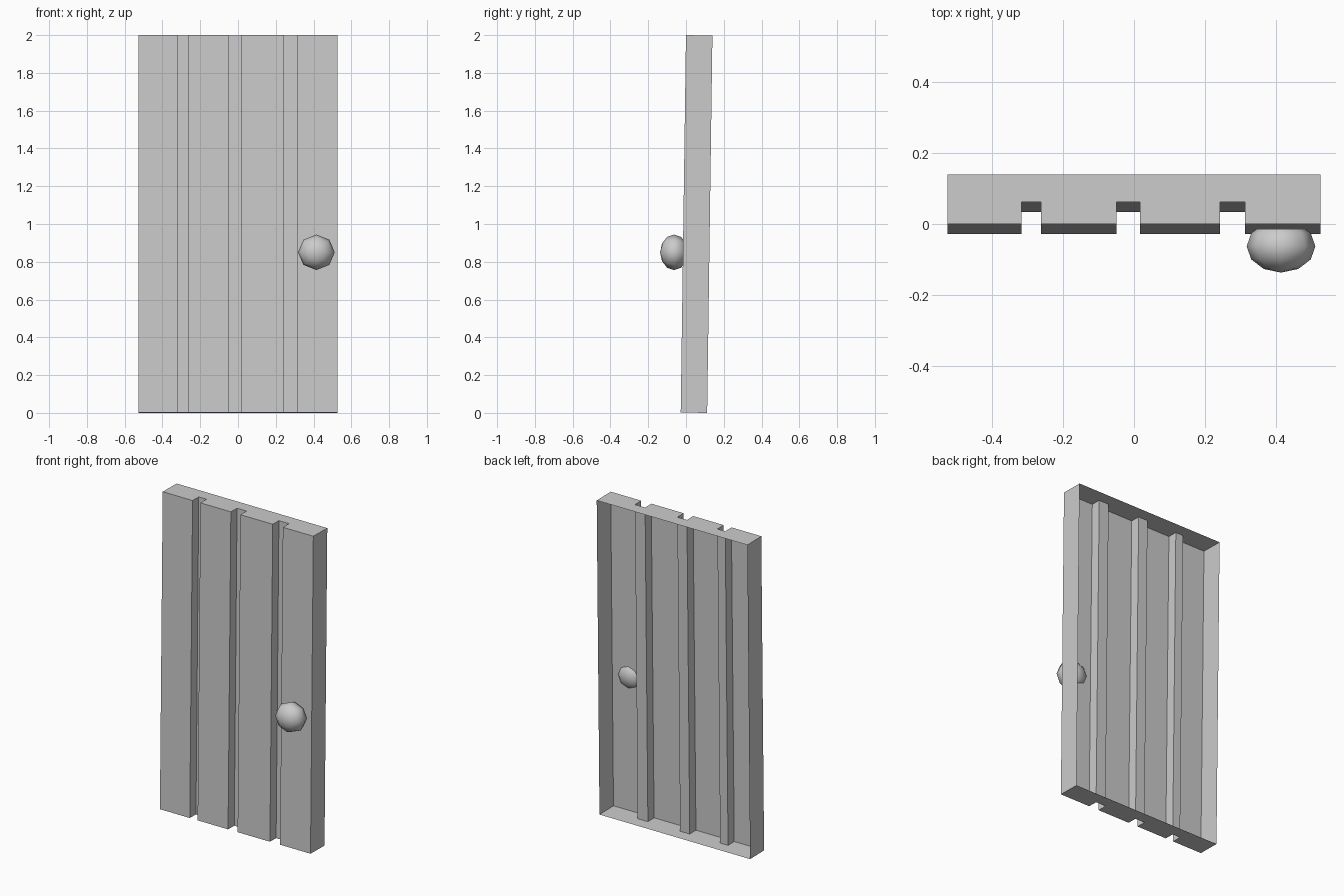
import bpy, bmesh, math
from mathutils import Matrix

if "Cube" in bpy.data.objects:
    bpy.data.objects.remove(bpy.data.objects["Cube"])

TILT = Matrix.Rotation(-math.radians(0.8), 4, 'X')
W, H, D, G = 0.527, 1.998, 0.14, 0.062   # half width, height, depth, groove depth
Y0, Z0 = -0.028, 0.002


def add_object(name, bm):
    mesh = bpy.data.meshes.new(name)
    bm.to_mesh(mesh)
    bm.free()
    obj = bpy.data.objects.new(name, mesh)
    bpy.context.collection.objects.link(obj)
    return obj


# Door panel: grooved sheet with sides, open at the back
profile = [(-W, D), (-W, 0)]
for a, b in ((-0.318, -0.263), (-0.05, 0.017), (0.243, 0.314)):
    profile += [(a, 0), (a, G), (b, G), (b, 0)]
profile += [(W, 0), (W, D)]

bm = bmesh.new()
low = [bm.verts.new((x, y, 0)) for x, y in profile]
high = [bm.verts.new((x, y, H)) for x, y in profile]
for i in range(len(profile) - 1):
    bm.faces.new((low[i], low[i + 1], high[i + 1], high[i]))
bm.faces.new(high)
bm.faces.new(low[::-1])
bmesh.ops.transform(bm, matrix=Matrix.Translation((0, Y0, Z0)) @ TILT, verts=bm.verts)
add_object("door_panel", bm)

# Knob: flattened low-poly ball pushed through the sheet
bm = bmesh.new()
bmesh.ops.create_uvsphere(bm, u_segments=8, v_segments=6, radius=1)
bmesh.ops.transform(bm, verts=bm.verts, matrix=Matrix.Translation((0.415, -0.063, 0.85))
                    @ Matrix.Diagonal((0.097, 0.074, 0.094, 1)) @ Matrix.Rotation(math.pi / 2, 4, 'X'))
for f in bm.faces:
    f.smooth = True
add_object("door_knob", bm)
